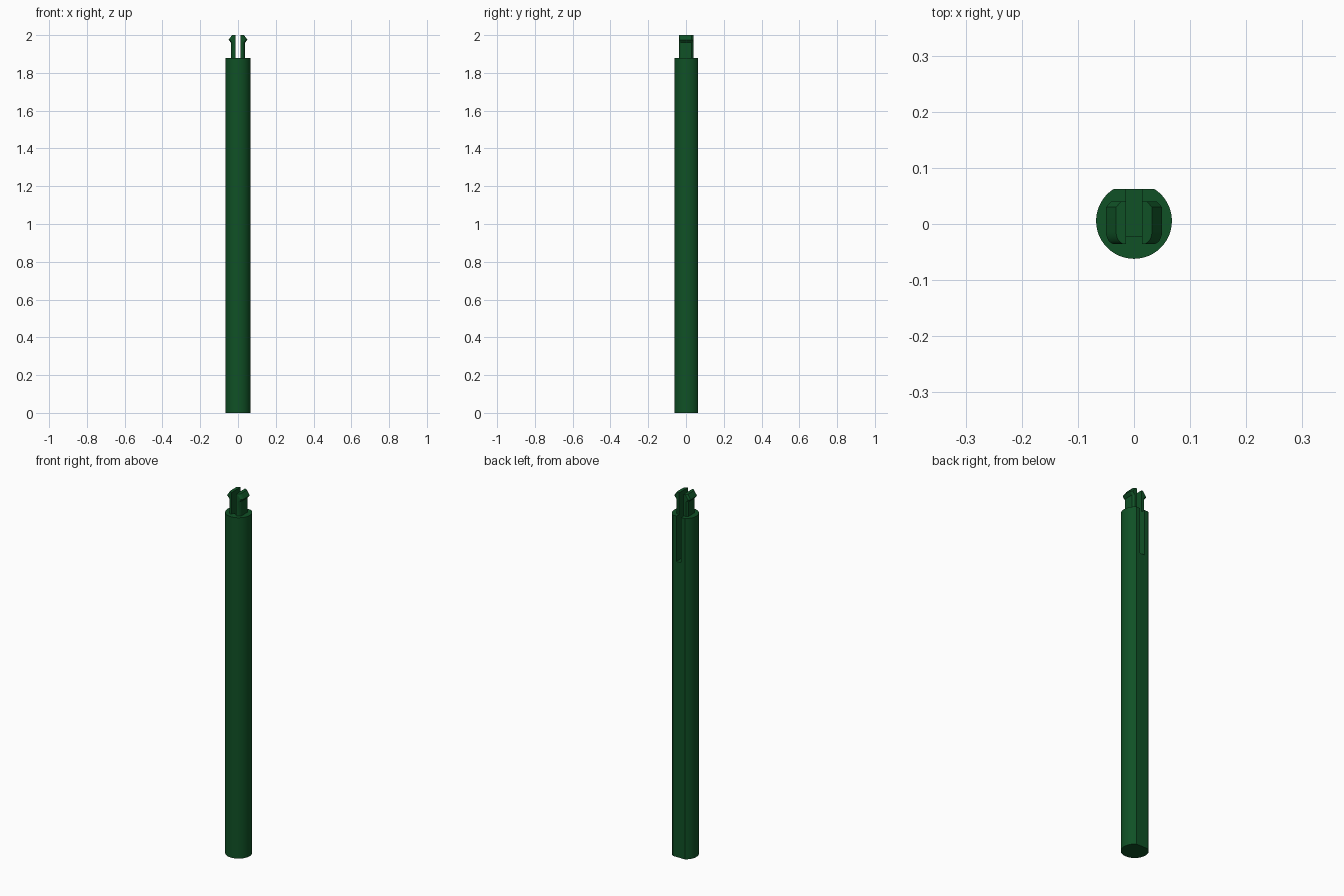
import bpy, bmesh, math

cube = bpy.data.objects.get("Cube")
if cube:
    bpy.data.objects.remove(cube, do_unlink=True)

green = bpy.data.materials.new("dark_green")
green.use_nodes = True
COLOUR = (0.005, 0.082, 0.019, 1)
green.diffuse_color = COLOUR
green.node_tree.nodes["Principled BSDF"].inputs["Base Color"].default_value = COLOUR

RADIUS, CENTRE_Y, FLAT_Y = 0.0675, 0.0055, 0.0625
SHOULDER, GAP = 1.88, 0.014


def loft(name, rings):
    """Closed solid through a stack of (z, outline) rings."""
    bm = bmesh.new()
    loops = [[bm.verts.new((x, y, z)) for x, y in pts] for z, pts in rings]
    for low, high in zip(loops, loops[1:]):
        n = len(low)
        for i in range(n):
            j = (i + 1) % n
            bm.faces.new((low[i], low[j], high[j], high[i]))
    bm.faces.new(loops[0])
    bm.faces.new(loops[-1])
    bmesh.ops.recalc_face_normals(bm, faces=bm.faces)
    mesh = bpy.data.meshes.new(name)
    bm.to_mesh(mesh)
    bm.free()
    mesh.materials.append(green)
    obj = bpy.data.objects.new(name, mesh)
    bpy.context.collection.objects.link(obj)
    return obj


def activate(obj):
    bpy.ops.object.select_all(action='DESELECT')
    obj.select_set(True)
    bpy.context.view_layer.objects.active = obj


def smooth(obj):
    activate(obj)
    bpy.ops.object.shade_smooth_by_angle(angle=math.radians(25))


# Round shaft with a flat along its back
half = math.asin((FLAT_Y - CENTRE_Y) / RADIUS)
start, sweep, steps = math.pi - half, math.pi + 2 * half, 56
outline = [(RADIUS * math.cos(start + sweep * i / steps),
            CENTRE_Y + RADIUS * math.sin(start + sweep * i / steps))
           for i in range(steps + 1)]
shaft = loft("shaft", [(0, outline), (SHOULDER, outline)])

# Slot open to the back and the top
slot = [(-GAP, -0.021), (GAP, -0.021), (GAP, 0.1), (-GAP, 0.1)]
cutter = loft("slot_cutter", [(1.63, slot), (1.95, slot)])
cutter.hide_render = True
cut = shaft.modifiers.new("slot", 'BOOLEAN')
cut.operation = 'DIFFERENCE'
cut.solver = 'EXACT'
cut.object = cutter
activate(shaft)
bpy.ops.object.modifier_apply(modifier=cut.name)
bpy.data.objects.remove(cutter, do_unlink=True)
smooth(shaft)


# Barbed clip prongs
def prong_outline(side, outer):
    pts = [(GAP, 0.04), (outer - 0.009, 0.04), (outer, 0.03)]
    for i in range(7):
        a = math.pi / 2 * i / 6
        pts.append((outer - 0.016 * (1 - math.cos(a)), -0.014 - 0.022 * math.sin(a)))
    pts.append((GAP, -0.036))
    return [(side * x, y) for x, y in pts]


profile = [(SHOULDER - 0.001, 0.037), (1.96, 0.037), (1.975, 0.05), (2.0, 0.032)]
for side, name in ((1, "left_prong"), (-1, "right_prong")):
    smooth(loft(name, [(z, prong_outline(side, outer)) for z, outer in profile]))
